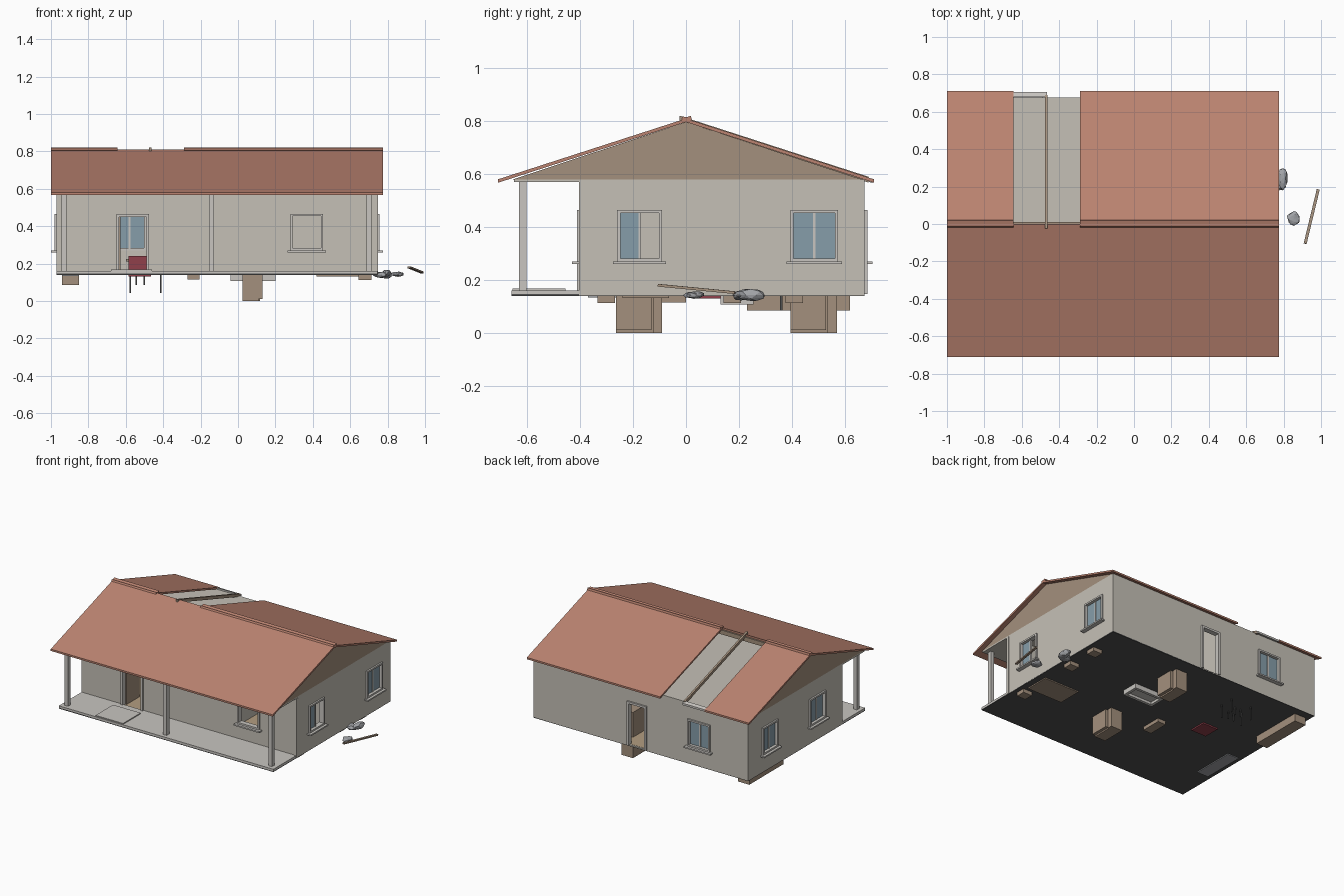
import bpy, bmesh, math, random
from mathutils import Vector

if "Cube" in bpy.data.objects:
    bpy.data.objects.remove(bpy.data.objects["Cube"])

random.seed(4)
MATS = {}
COL = dict(roof=(.50, .23, .165), wall=(.56, .53, .47), timber=(.37, .28, .205), dark=(.08, .08, .08),
           glass=(.24, .34, .40), red=(.28, .05, .07), trim=(.58, .56, .53), stone=(.36, .37, .39),
           floor=(.45, .34, .22))


def finish(name, bm, col):
    bmesh.ops.recalc_face_normals(bm, faces=bm.faces)
    me = bpy.data.meshes.new(name)
    bm.to_mesh(me)
    bm.free()
    ob = bpy.data.objects.new(name, me)
    bpy.context.collection.objects.link(ob)
    if col:
        if col not in MATS:
            MATS[col] = bpy.data.materials.new(col)
            MATS[col].diffuse_color = (*COL[col], 1)
        me.materials.append(MATS[col])
    return ob


def boxes(name, lst, col):
    """One object made of boxes (x0, x1, y0, y1, z0, z1)."""
    bm = bmesh.new()
    for x0, x1, y0, y1, z0, z1 in lst:
        vs = bmesh.ops.create_cube(bm, size=1)['verts']
        for v in vs:
            v.co = (x0 if v.co.x < 0 else x1, y0 if v.co.y < 0 else y1, z0 if v.co.z < 0 else z1)
    return finish(name, bm, col)


def prism(name, pts, x0, x1, col):
    """Extrude a (y, z) profile along x."""
    bm = bmesh.new()
    f = bm.faces.new([bm.verts.new((x0, y, z)) for y, z in pts])
    r = bmesh.ops.extrude_face_region(bm, geom=[f])
    bmesh.ops.translate(bm, vec=(x1 - x0, 0, 0), verts=[g for g in r['geom'] if isinstance(g, bmesh.types.BMVert)])
    return finish(name, bm, col)


XL, XR, YF, YB, YP = -.97, .745, -.40, .675, -.66
Z0, ZT = .147, .58


def on_wall(side, u0, u1, d0, d1, z0, z1):
    """Box on a wall: u runs along it, d is the distance outward from its face."""
    if side in 'FB':
        ys = sorted((YF - d for d in (d0, d1)) if side == 'F' else (YB + d for d in (d0, d1)))
        return (u0, u1, ys[0], ys[1], z0, z1)
    xs = sorted((XL - d for d in (d0, d1)) if side == 'L' else (XR + d for d in (d0, d1)))
    return (xs[0], xs[1], u0, u1, z0, z1)


# side, start, end, panes with glass (0 = first half, 1 = second half)
windows = [('F', .28, .455, ()), ('R', -.26, -.09, (0,)), ('R', .395, .575, (0, 1)),
           ('B', -.67, -.49, (0, 1)), ('L', .345, .52, (0, 1)), ('L', -.20, -.02, (0, 1))]
doors = [('F', -.65, -.475), ('B', -.16, -.005)]
WZ0, WZ1 = .27, .465

# outer walls with cut openings
walls = boxes('outer_walls', [(XL, XR, YF, YB, .142, ZT)], 'wall')
T = .025
room = boxes('room_cutter', [(XL + T, XR - T, YF + T, YB - T, .1, .57)], None)
holes = boxes('opening_cutter', [on_wall(s, a, b, -.06, .05, WZ0, WZ1) for s, a, b, _ in windows] +
              [on_wall(s, a, b, -.06, .05, Z0 + .003, WZ1) for s, a, b in doors], None)
for cutter in (room, holes):
    m = walls.modifiers.new('cut', 'BOOLEAN')
    m.operation, m.solver, m.object = 'DIFFERENCE', 'EXACT', cutter
    bpy.context.view_layer.objects.active = walls
    bpy.ops.object.modifier_apply(modifier=m.name)
for cutter in (room, holes):
    bpy.data.objects.remove(cutter)

# window frames, sills and glass
for i, (s, a, b, panes) in enumerate(windows):
    w, mid = .012, (a + b) / 2
    fr = [on_wall(s, a, a + w, -.025, .012, WZ0, WZ1), on_wall(s, b - w, b, -.025, .012, WZ0, WZ1),
          on_wall(s, a, b, -.025, .012, WZ1 - w, WZ1), on_wall(s, a, b, -.025, .012, WZ0, WZ0 + w)]
    if panes:
        fr.append(on_wall(s, mid - .005, mid + .005, -.02, -.004, WZ0, WZ1))
    boxes(f'window_frame_{i}', fr, 'trim')
    boxes(f'window_sill_{i}', [on_wall(s, a - .015, b + .015, -.01, .03, .26, .27)], 'trim')
    if panes:
        boxes(f'window_glass_{i}', [on_wall(s, a + .01 + p * (mid - a - .01), mid + p * (b - mid - .01),
                                            -.014, -.009, WZ0 + .01, WZ1 - .01) for p in panes], 'glass')

# door frames and an open door leaf
for i, (s, a, b) in enumerate(doors):
    w = .015
    boxes(f'door_frame_{i}', [on_wall(s, a, a + w, -.025, .012, Z0, WZ1), on_wall(s, b - w, b, -.025, .012, Z0, WZ1),
                              on_wall(s, a, b, -.025, .012, WZ1 - w, WZ1)], 'trim')
boxes('open_door', [(-.64, -.628, YF + .025, YF + .17, .152, .45)], 'timber')

# base, floors, porch and ceiling
boxes('base_slab', [(XL, XR, YP, YB, .14, .147)], 'dark')
boxes('room_floor', [(XL + .01, XR - .01, YF + .01, YB - .01, .147, .151)], 'floor')
boxes('porch_slab', [(XL, XR, YP, YF, .145, .16)], 'trim')
boxes('porch_step', [(-.68, -.46, YP + .005, -.455, .15, .167)], 'trim')
boxes('porch_posts', [(x - .014, x + .014, -.632, -.602, .16, ZT) for x in (-.93, -.142, .70)], 'trim')
boxes('ceiling', [(XL, XR, YP + .01, YB, .57, ZT)], 'wall')
boxes('corner_trim', [(XR - .02, XR + .004, YF - .004, YF + .02, .142, .57)], 'wall')
boxes('inner_walls', [(.14, .155, YF + .02, YB - .02, .15, .57), (.155, XR - .02, .09, .105, .15, .57),
                      (-.20, -.185, .10, YB - .02, .15, .57)], 'wall')

# gables and roof with a missing strip on the back slope
for n, x in (('left', XL), ('right', XR - .015)):
    prism(f'{n}_gable', [(-.655, ZT), (.665, ZT), (0, .797)], x, x + .015, 'timber')


def slope(s, y0=0, y1=.71, top=.81, th=.013):
    k = .323
    return [(s * y0, top - k * y0), (s * y1, top - k * y1), (s * y1, top - th - k * y1), (s * y0, top - th - k * y0)]


prism('front_roof', slope(-1), -1, .775, 'roof')
for i, (x0, x1) in enumerate(((-1, -.645), (-.29, .775))):
    prism(f'back_roof_{i}', slope(1), x0, x1, 'roof')
    prism(f'ridge_cap_{i}', [(-.018, .807), (-.012, .818), (0, .815), (.018, .82), (.022, .806), (0, .8)], x0, x1, 'roof')
prism('exposed_rafter', slope(1, -.025, .69, .813, .022), -.477, -.463, 'timber')
boxes('ridge_beam', [(XL + .02, XR - .02, -.01, .01, .765, .796)], 'timber')
prism('eave_batten', slope(1, .68, .705, .808, .014), -.645, -.465, 'trim')

# sunken furniture showing under the floor
for n, y0, y1 in (('front', -.265, -.09), ('back', .395, .57)):
    boxes(f'{n}_wardrobe', [(.025, .11, y0, y1, 0, .33), (.11, .132, y0, y0 + .135, .01, .32),
                            (.11, .118, y1 - .035, y1, 0, .33)], 'timber')
boxes('bedside_tables', [(.645, .715, y - .033, y + .033, .113, .20) for y in (-.302, .175, .41)], 'timber')
boxes('beds', [(.42, .70, -.24, -.065, .132, .19), (.42, .70, .215, .37, .146, .19)], 'timber')
x0, x1, y0, y1, zb = -.04, .20, .13, .255, .107
boxes('bath_tub', [(x0, x1, y0, y0 + .02, zb, .2), (x0, x1, y1 - .02, y1, zb, .2), (x0, x0 + .02, y0, y1, zb, .2),
                   (x1 - .02, x1, y0, y1, zb, .2), (x0, x1, y0, y1, .125, .14)], 'trim')
boxes('low_cabinet', [(-.27, -.205, -.15, 0, .115, .20)], 'timber')
boxes('red_seat', [(-.585, -.465, .03, .15, .13, .24)], 'red')
boxes('kitchen_counter', [(-.94, -.85, .23, .62, .085, .25)], 'timber')
boxes('hall_cabinet', [(-.94, -.85, -.37, -.06, .134, .24)], 'stone')
boxes('table_legs', [(x - .004, x + .004, y - .004, y + .004, .042, .22) for x in (-.575, -.412) for y in (.40, .50)] +
      [(x - .004, x + .004, y - .004, y + .004, .085, .2) for x in (-.545, -.50) for y in (.36, .43)], 'dark')
boxes('table_top', [(-.60, -.39, .38, .52, .21, .225)], 'timber')

# rubble beside the house
def stone(name, c, r):
    bm = bmesh.new()
    bmesh.ops.create_icosphere(bm, subdivisions=2, radius=1)
    for v in bm.verts:
        k = random.uniform(.78, 1.05)
        v.co = Vector(c) + Vector([a * b * k for a, b in zip(v.co, r)])
    finish(name, bm, 'stone')


stone('stone_large', (.795, .245, .143), (.028, .065, .026))
stone('stone_flat', (.765, .21, .14), (.05, .04, .018))
stone('stone_small', (.855, .03, .143), (.038, .042, .016))

# fallen plank
p, q = Vector((.915, -.105, .18)), Vector((.985, .185, .152))
d = q - p
plank = boxes('fallen_plank', [(-d.length / 2, d.length / 2, -.008, .008, -.005, .005)], 'timber')
plank.location = (p + q) / 2
plank.rotation_euler = d.to_track_quat('X', 'Z').to_euler()

for m in bpy.data.materials:
    if m.users and not m.is_grease_pencil:
        m.use_nodes = True
        m.node_tree.nodes["Principled BSDF"].inputs["Base Color"].default_value = m.diffuse_color
